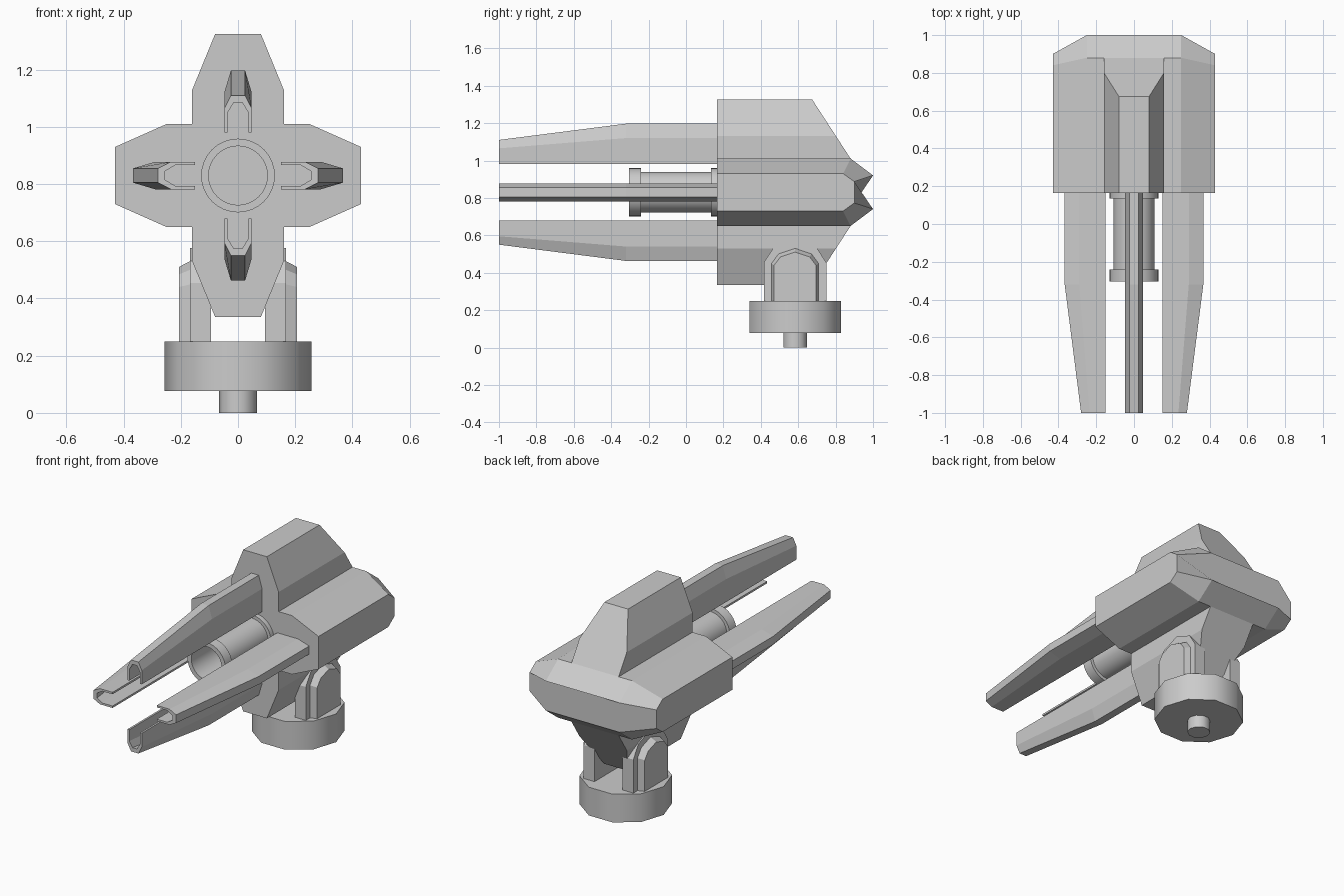
import bpy, bmesh
from math import cos, sin, pi
from mathutils import Matrix

if "Cube" in bpy.data.objects:
    bpy.data.objects.remove(bpy.data.objects["Cube"])

CZ = 0.83    # height of the gun axis
BY = 0.583   # y of the swivel mount


def loft(name, rings, wrap=False, matrix=None, smooth=None):
    """Skin equal-length point rings; cap the ends or wrap round to the start."""
    bm = bmesh.new()
    vs = [[bm.verts.new(p) for p in r] for r in rings]
    n = len(vs[0])
    pairs = list(zip(vs, vs[1:])) + ([(vs[-1], vs[0])] if wrap else [])
    for a, b in pairs:
        for i in range(n):
            j = (i + 1) % n
            bm.faces.new((a[i], a[j], b[j], b[i]))
    if not wrap:
        bm.faces.new(vs[0])
        bm.faces.new(vs[-1])
    if matrix:
        bm.transform(matrix)
    bmesh.ops.recalc_face_normals(bm, faces=bm.faces)
    me = bpy.data.meshes.new(name)
    bm.to_mesh(me)
    bm.free()
    ob = bpy.data.objects.new(name, me)
    bpy.context.collection.objects.link(ob)
    if smooth:
        bpy.ops.object.select_all(action='DESELECT')
        ob.select_set(True)
        bpy.context.view_layer.objects.active = ob
        bpy.ops.object.shade_smooth_by_angle(angle=smooth)
    return ob


def octagon(y_in, y_out, z_in, z_out):
    """Wide eight-sided body section; inner and outer corners may differ in y."""
    q = [(0.25, y_in, z_in), (0.43, y_out, z_out)]
    top = [(-x, y, z) for x, y, z in q[::-1]] + q
    return [(x, y, CZ + z) for x, y, z in top] + [(x, y, CZ - z) for x, y, z in top[::-1]]


# wide central body with tapered back
loft("body", [octagon(0.165, 0.165, 0.18, 0.10),
              octagon(0.88, 0.84, 0.18, 0.10),
              octagon(1.0, 0.90, 0.09, 0.057)])

# upper and lower fins with sloped backs
fin = [(-0.16, 0.172), (-0.16, 0.30), (-0.08, 0.495),
       (0.08, 0.495), (0.16, 0.30), (0.16, 0.172)]
for s, label in ((1, "upper"), (-1, "lower")):
    front = [(x, 0.165, CZ + s * d) for x, d in fin]
    back = [(x, 0.88 - 0.65 * (d - 0.18), CZ + s * d) for x, d in fin]
    loft(label + "_fin", [front, back])


# four hollow rails around the barrel
def rail_section(y, shoulder, crown):
    half = [(0.048, 0.15), (0.048, shoulder), (0.025, crown)]
    inner = [(0.015, crown - 0.025), (0.036, shoulder - 0.015), (0.036, 0.15)]
    pts = half + [(-x, d) for x, d in half[::-1]]
    pts += [(-x, d) for x, d in inner[::-1]] + inner
    return [(x, y, d) for x, d in pts]


for k, label in enumerate(("top", "right", "bottom", "left")):
    m = Matrix.Translation((0, 0, CZ)) @ Matrix.Rotation(k * pi / 2, 4, 'Y')
    loft(label + "_rail", [rail_section(-1.0, 0.235, 0.28),
                           rail_section(-0.32, 0.29, 0.367),
                           rail_section(0.168, 0.29, 0.367)], matrix=m)


# hollow barrel with a collar at each end
def circle_y(r, y, n=32):
    return [(r * cos(2 * pi * i / n), y, CZ + r * sin(2 * pi * i / n)) for i in range(n)]


barrel = [(0.103, -0.305), (0.129, -0.305), (0.129, -0.24), (0.109, -0.24),
          (0.109, 0.135), (0.129, 0.135), (0.129, 0.168), (0.103, 0.168)]
loft("barrel", [circle_y(r, y) for r, y in barrel], wrap=True, smooth=0.6)


# ten-sided swivel base and floor post
def circle_z(r, z, n=10):
    return [(r * cos(2 * pi * i / n), BY + r * sin(2 * pi * i / n), z) for i in range(n)]


loft("swivel_base", [circle_z(0.257, 0.077), circle_z(0.257, 0.25)], smooth=0.7)
loft("floor_post", [circle_z(0.066, 0.0), circle_z(0.066, 0.08)], smooth=0.7)


# arched yoke arms with outer bearing pads
def arch(x, h, spring, top):
    mid = spring + 0.63 * (top - spring)
    left = [(-h, 0.245), (-h, spring), (-0.7 * h, mid)]
    pts = left + [(0, top)] + [(-y, z) for y, z in left[::-1]]
    return [(x, BY + y, z) for y, z in pts]


for s, label in ((1, "right"), (-1, "left")):
    loft(label + "_yoke_arm", [arch(s * 0.095, 0.167, 0.455, 0.577),
                               arch(s * 0.168, 0.167, 0.455, 0.577)])
    loft(label + "_bearing_pad", [arch(s * 0.165, 0.127, 0.45, 0.532),
                                  arch(s * 0.207, 0.112, 0.44, 0.51)])
